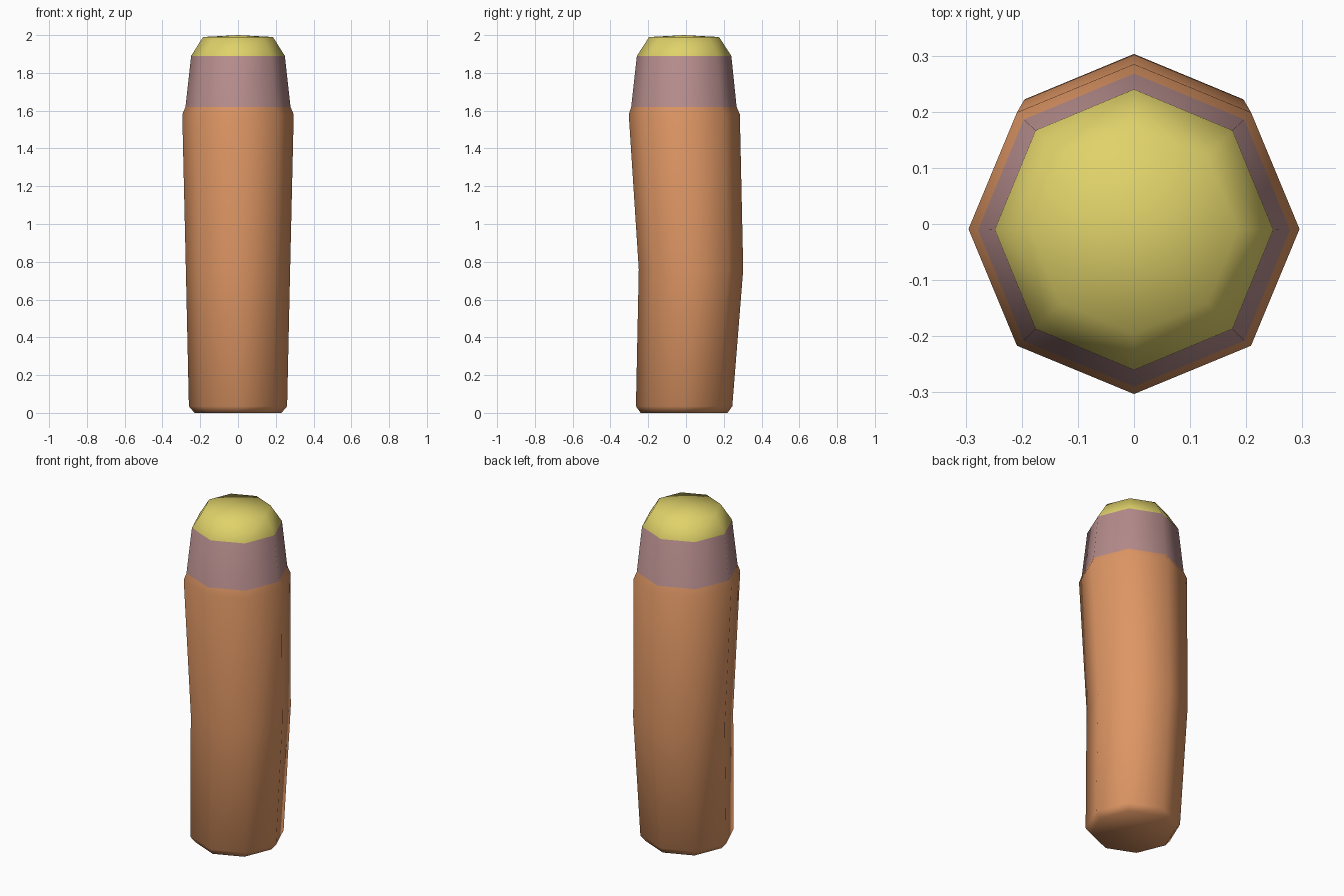
import bpy, bmesh, math

if "Cube" in bpy.data.objects:
    bpy.data.objects.remove(bpy.data.objects["Cube"])

def srgb(r, g, b):
    lin = lambda c: ((c / 255 + 0.055) / 1.055) ** 2.4 if c > 10 else c / 3295
    return (lin(r), lin(g), lin(b), 1)

def material(name, rgb):
    m = bpy.data.materials.new(name)
    m.diffuse_color = srgb(*rgb)
    m.use_nodes = True
    m.node_tree.nodes["Principled BSDF"].inputs["Base Color"].default_value = m.diffuse_color
    return m

mats = [material("orange_sleeve", (222, 150, 100)),
        material("dusty_mauve", (182, 140, 140)),
        material("pale_yellow", (224, 210, 106))]

# Ring profile: height, x radius, front y, back y
RINGS = [(0.00, 0.230, -0.240, 0.220),
         (0.035, 0.260, -0.265, 0.245),
         (0.76, 0.276, -0.250, 0.303),
         (1.58, 0.295, -0.303, 0.285),
         (1.62, 0.278, -0.290, 0.268),
         (1.89, 0.248, -0.260, 0.240),
         (1.99, 0.185, -0.195, 0.175)]
SIDES = 8

bm = bmesh.new()
loops = []
for z, rx, y0, y1 in RINGS:
    cy, ry = (y0 + y1) / 2, (y1 - y0) / 2
    loops.append([bm.verts.new((rx * math.cos(2 * math.pi * i / SIDES),
                                cy + ry * math.sin(2 * math.pi * i / SIDES), z))
                  for i in range(SIDES)])

# Octagonal walls
for a, b in zip(loops, loops[1:]):
    for i in range(SIDES):
        j = (i + 1) % SIDES
        bm.faces.new((a[i], a[j], b[j], b[i]))

# Flat base and slightly domed tip
bm.faces.new(loops[0][::-1])
peak = bm.verts.new((0, -0.01, 2.0))
for i in range(SIDES):
    bm.faces.new((loops[-1][i], loops[-1][(i + 1) % SIDES], peak))

# Colour by height: sleeve, band, tip
for f in bm.faces:
    z = f.calc_center_median().z
    f.material_index = 0 if z < 1.62 else 1 if z < 1.89 else 2
    f.smooth = True
bmesh.ops.recalc_face_normals(bm, faces=bm.faces)

me = bpy.data.meshes.new("capped_stick")
bm.to_mesh(me)
bm.free()
for m in mats:
    me.materials.append(m)
ob = bpy.data.objects.new("capped_stick", me)
bpy.context.collection.objects.link(ob)
